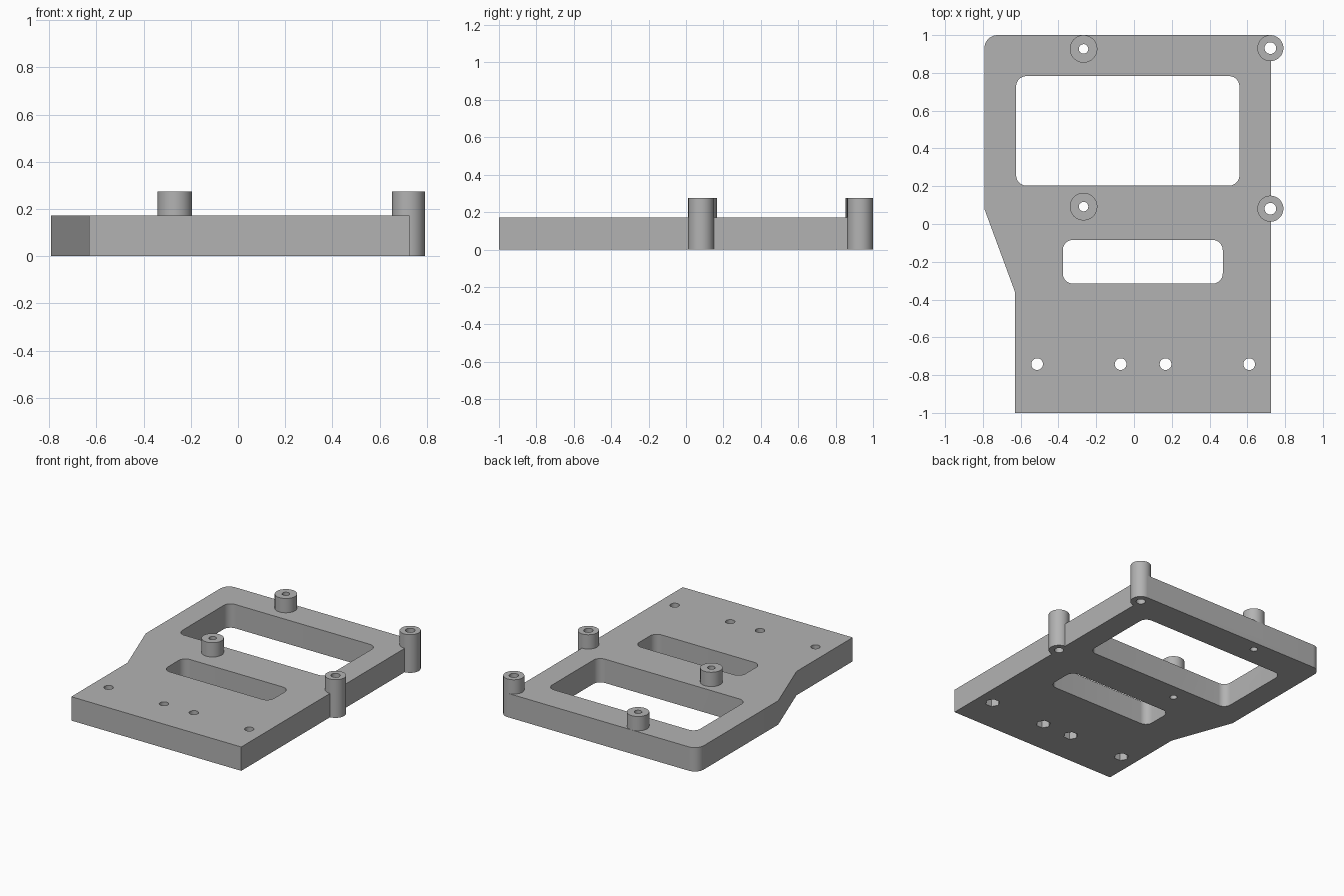
import bpy, bmesh
from math import cos, sin, pi, radians
from mathutils import Vector

cube = bpy.data.objects.get("Cube")
if cube:
    bpy.data.objects.remove(cube, do_unlink=True)

PLATE_TOP, BOSS_TOP = 0.172, 0.275

grey = bpy.data.materials.new("light_grey")
grey.use_nodes = True
grey.diffuse_color = (0.45, 0.45, 0.45, 1)
grey.node_tree.nodes["Principled BSDF"].inputs["Base Color"].default_value = grey.diffuse_color


def prism(name, outline, z0, z1):
    """Extrude a counter-clockwise outline from z0 to z1."""
    bm = bmesh.new()
    base = bm.faces.new([bm.verts.new((x, y, z0)) for x, y in outline])
    top = bmesh.ops.extrude_face_region(bm, geom=[base])["geom"]
    bmesh.ops.translate(bm, vec=(0, 0, z1 - z0),
                        verts=[v for v in top if isinstance(v, bmesh.types.BMVert)])
    bmesh.ops.recalc_face_normals(bm, faces=bm.faces)
    mesh = bpy.data.meshes.new(name)
    bm.to_mesh(mesh)
    bm.free()
    mesh.materials.append(grey)
    obj = bpy.data.objects.new(name, mesh)
    bpy.context.collection.objects.link(obj)
    return obj


def arc(x, y, r, start, end, steps):
    angles = [radians(start + (end - start) * i / steps) for i in range(steps + 1)]
    return [(x + r * cos(a), y + r * sin(a)) for a in angles]


def circle(x, y, r, sides=48):
    return arc(x, y, r, 0, 360, sides)[:-1]


def rounded_rect(x0, x1, y0, y1, r):
    corners = [(x1 - r, y1 - r), (x0 + r, y1 - r), (x0 + r, y0 + r), (x1 - r, y0 + r)]
    return [p for i, (x, y) in enumerate(corners)
            for p in arc(x, y, r, 90 * i, 90 * i + 90, 10)]


def combine(target, tool, operation):
    """Apply a boolean and discard the helper object."""
    tool.hide_render = True
    mod = target.modifiers.new("bool", "BOOLEAN")
    mod.operation, mod.object, mod.solver = operation, tool, "EXACT"
    graph = bpy.context.evaluated_depsgraph_get()
    result = bpy.data.meshes.new_from_object(target.evaluated_get(graph))
    target.modifiers.clear()
    target.data = result
    bpy.data.objects.remove(tool, do_unlink=True)


# Plate with one rounded rear corner and a tapered side
outline = [(-0.63, -1), (0.726, -1), (0.726, 1)]
outline += arc(-0.722, 0.93, 0.07, 90, 180, 12)
outline += [(-0.792, 0.08), (-0.63, -0.36)]
plate = prism("mounting_plate", outline, 0, PLATE_TOP)

# Bosses: two on the surface, two at the side edge reaching the floor
bosses = [(-0.267, 0.927, 0.073, 0.025, 0.05), (-0.267, 0.092, 0.073, 0.025, 0.05),
          (0.722, 0.931, 0.069, 0.031, 0), (0.722, 0.081, 0.069, 0.031, 0)]
for x, y, r, bore, z0 in bosses:
    combine(plate, prism("boss", circle(x, y, r), z0, BOSS_TOP), "UNION")
for x, y, r, bore, z0 in bosses:
    combine(plate, prism("boss_bore", circle(x, y, bore, 32), -0.1, 0.4), "DIFFERENCE")

# Windows
for window in [(-0.624, 0.558, 0.203, 0.783, 0.055), (-0.377, 0.47, -0.316, -0.084, 0.055)]:
    combine(plate, prism("window", rounded_rect(*window), -0.1, 0.4), "DIFFERENCE")

# Screw holes with hexagonal nut pockets underneath
for x in (-0.513, -0.071, 0.167, 0.61):
    combine(plate, prism("screw_hole", circle(x, -0.742, 0.031, 32), -0.1, 0.4), "DIFFERENCE")
    combine(plate, prism("nut_pocket", circle(x, -0.742, 0.049, 6), -0.1, 0.08), "DIFFERENCE")

bpy.ops.object.select_all(action="DESELECT")
plate.select_set(True)
bpy.context.view_layer.objects.active = plate
bpy.ops.object.shade_smooth_by_angle(angle=radians(30))
